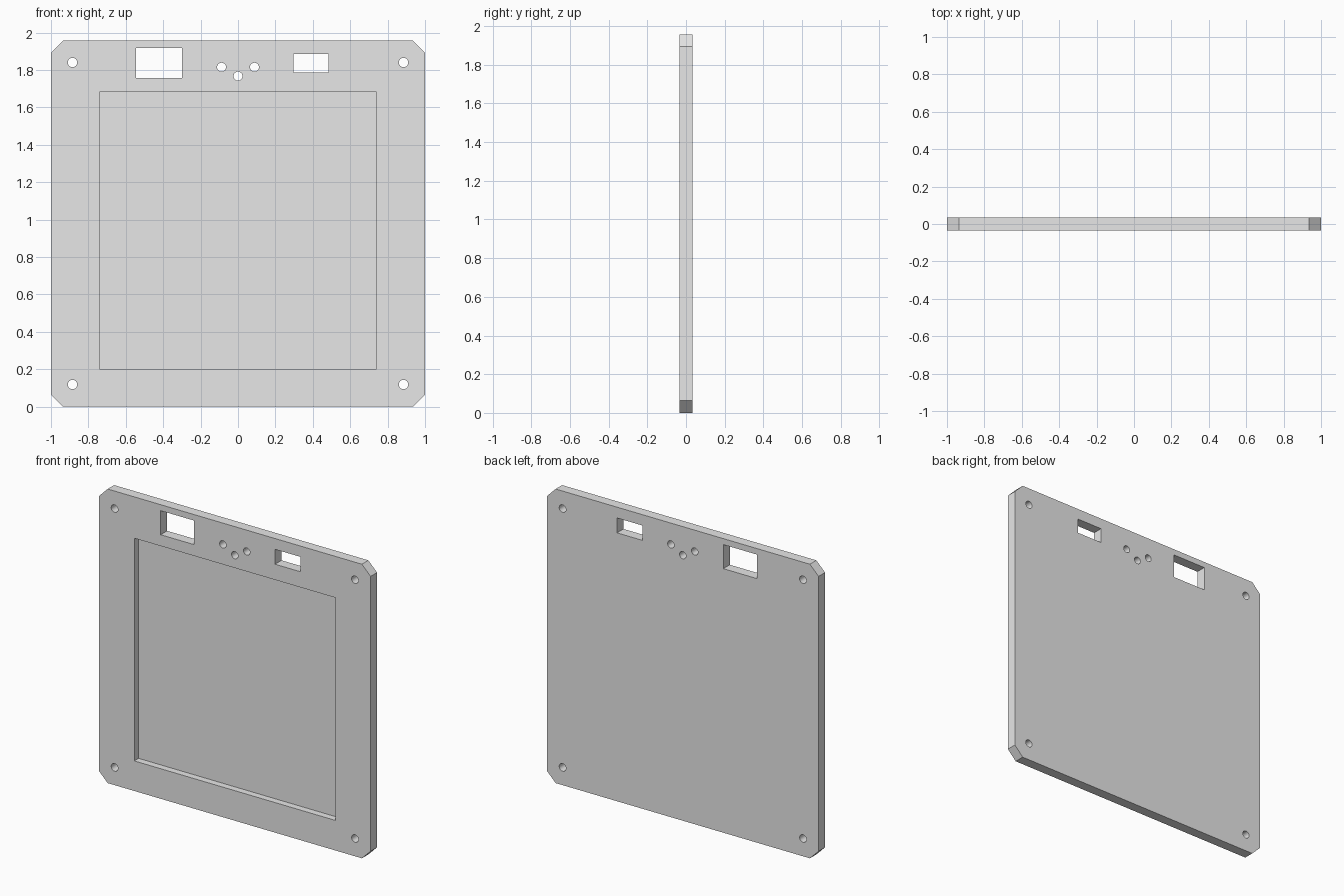
import bpy, bmesh, math
from mathutils import Matrix, Vector

cube = bpy.data.objects.get("Cube")
if cube:
    bpy.data.objects.remove(cube, do_unlink=True)

W, H, T, CHAMFER = 2.0, 1.957, 0.068, 0.064
RECESS_DEPTH = 0.045
FRONT, BACK = -T / 2, T / 2

grey = bpy.data.materials.new("light grey")
grey.use_nodes = True
colour = (0.8, 0.8, 0.8, 1)
grey.diffuse_color = colour
grey.node_tree.nodes["Principled BSDF"].inputs["Base Color"].default_value = colour


def make_object(name, bm):
    bmesh.ops.recalc_face_normals(bm, faces=bm.faces)
    mesh = bpy.data.meshes.new(name)
    bm.to_mesh(mesh)
    bm.free()
    mesh.materials.append(grey)
    obj = bpy.data.objects.new(name, mesh)
    bpy.context.scene.collection.objects.link(obj)
    return obj


def add_box(bm, x0, x1, y0, y1, z0, z1):
    size = Matrix.Diagonal((x1 - x0, y1 - y0, z1 - z0, 1))
    centre = Vector((x0 + x1, y0 + y1, z0 + z1)) / 2
    bmesh.ops.create_cube(bm, size=1, matrix=Matrix.Translation(centre) @ size)


def add_hole(bm, x, z, radius):
    turn = Matrix.Rotation(math.pi / 2, 4, "X")
    bmesh.ops.create_cone(bm, cap_ends=True, segments=32, radius1=radius,
                          radius2=radius, depth=T * 3,
                          matrix=Matrix.Translation((x, 0, z)) @ turn)


# Panel with chamfered corners
bm = bmesh.new()
a, c = W / 2, CHAMFER
outline = [(-a + c, 0), (a - c, 0), (a, c), (a, H - c),
           (a - c, H), (-a + c, H), (-a, H - c), (-a, c)]
face = bm.faces.new([bm.verts.new((x, FRONT, z)) for x, z in outline])
out = bmesh.ops.extrude_face_region(bm, geom=[face])
bmesh.ops.translate(bm, vec=(0, T, 0),
                    verts=[v for v in out["geom"] if isinstance(v, bmesh.types.BMVert)])
panel = make_object("panel", bm)

# Cutter: front recess, two windows, corner screw holes, three small holes
bm = bmesh.new()
add_box(bm, -0.74, 0.74, FRONT - T, FRONT + RECESS_DEPTH, 0.2, 1.682)
add_box(bm, -0.545, -0.299, -T, T, 1.757, 1.917)
add_box(bm, 0.297, 0.484, -T, T, 1.786, 1.885)
for x in (-0.885, 0.885):
    for z in (0.118, 1.84):
        add_hole(bm, x, z, 0.025)
for x, z in ((-0.088, 1.815), (0.088, 1.815), (0, 1.767)):
    add_hole(bm, x, z, 0.024)
cutter = make_object("opening_cutter", bm)
cutter.hide_render = True

# Cut the openings
cut = panel.modifiers.new("openings", "BOOLEAN")
cut.operation = "DIFFERENCE"
cut.solver = "EXACT"
cut.object = cutter
bpy.ops.object.select_all(action="DESELECT")
bpy.context.view_layer.objects.active = panel
panel.select_set(True)
bpy.ops.object.modifier_apply(modifier=cut.name)
bpy.data.objects.remove(cutter, do_unlink=True)

# Smooth hole walls, sharp edges elsewhere
bpy.ops.object.shade_smooth_by_angle(angle=math.radians(30))
